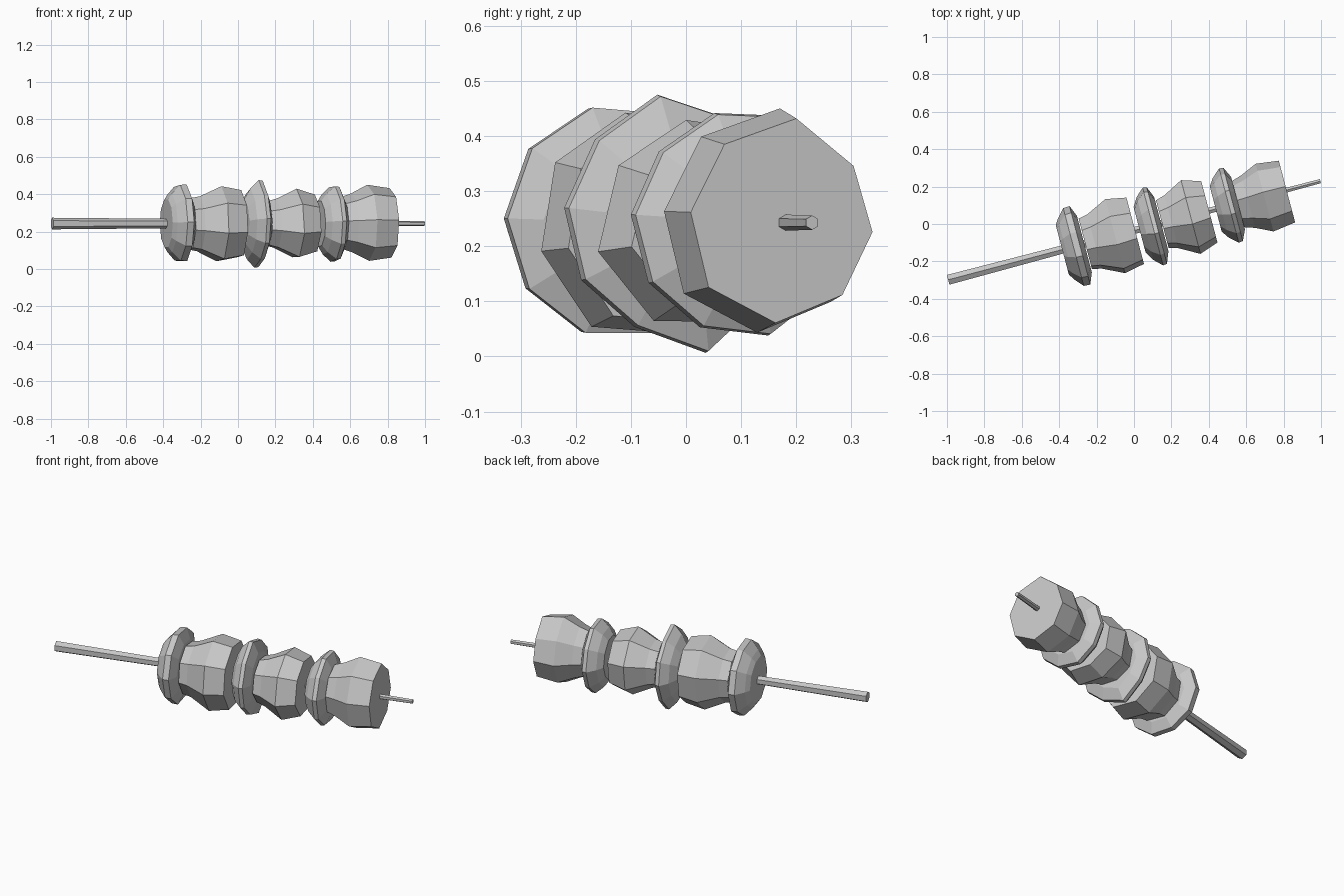
import bpy, bmesh, math
from mathutils import Vector

# Skewer axis: slanted in plan, level in height
ANG = math.atan(0.265)
U = Vector((math.cos(ANG), math.sin(ANG), 0))
N = Vector((-math.sin(ANG), math.cos(ANG), 0))
Z = Vector((0, 0, 1))
ORIGIN = Vector((0, -0.035, 0.243))

grey = bpy.data.materials.new("plain grey")
grey.diffuse_color = (0.57, 0.57, 0.57, 1)


def turned(name, profile, sides, phase, wobble=(1,)):
    """Low-poly solid on the axis; profile = (position, radius),
    wobble = uneven radius factors around the ring."""
    bm = bmesh.new()
    rings = []
    for t, r in profile:
        ring = []
        for i in range(sides):
            a = math.radians(phase) + 2 * math.pi * i / sides
            rr = r * wobble[i % len(wobble)]
            ring.append(bm.verts.new(ORIGIN + U * t + N * rr * math.cos(a) + Z * rr * math.sin(a)))
        rings.append(ring)
    for p, q in zip(rings, rings[1:]):
        for i in range(sides):
            j = (i + 1) % sides
            bm.faces.new((p[i], p[j], q[j], q[i]))
    bm.faces.new(rings[0][::-1])
    bm.faces.new(rings[-1])
    bmesh.ops.recalc_face_normals(bm, faces=bm.faces)
    me = bpy.data.meshes.new(name)
    bm.to_mesh(me)
    bm.free()
    me.materials.append(grey)
    ob = bpy.data.objects.new(name, me)
    bpy.context.collection.objects.link(ob)
    return ob


# Tapered stick
turned("stick", [(-1.028, 0.031), (1.031, 0.013)], 6, 30)

# Thin vegetable slices
turned("slice_1", [(-0.397, 0.135), (-0.378, 0.165), (-0.335, 0.213),
                   (-0.300, 0.215), (-0.275, 0.155)],
       10, 34, (1, 0.98, 1.01, 1.02, 1.02, 1.0, 0.99, 0.97, 0.98, 1.0))
turned("slice_2", [(0.030, 0.125), (0.060, 0.175), (0.103, 0.215),
                   (0.125, 0.212), (0.150, 0.150)],
       10, 29, (0.98, 0.97, 1.1, 1.03, 1.03, 1.0, 0.97, 1.12, 0.96, 0.98))
turned("slice_3", [(0.452, 0.125), (0.480, 0.165), (0.525, 0.205),
                   (0.548, 0.202), (0.575, 0.145)],
       10, 32, (0.98, 1.02, 1.0, 0.98, 1.01, 1.0, 1.0, 1.03, 0.97, 1))

# Flared chunks: narrow at the left, shoulder, then slightly drawn-in end
turned("chunk_1", [(-0.270, 0.145), (-0.220, 0.155), (-0.105, 0.212), (0.006, 0.190)],
       8, 14, (0.98, 0.97, 0.97, 1.0, 1.01, 1.04, 0.98, 0.96))
turned("chunk_2", [(0.155, 0.130), (0.205, 0.145), (0.312, 0.202), (0.415, 0.168)],
       8, 14, (1.0, 0.96, 0.95, 1.0, 1.08, 1.03, 0.92, 0.97))
turned("chunk_3", [(0.575, 0.132), (0.630, 0.150), (0.720, 0.193), (0.844, 0.176)],
       8, -6, (0.93, 0.93, 1.08, 1.04, 1.02, 1.06, 1.04, 0.96))
